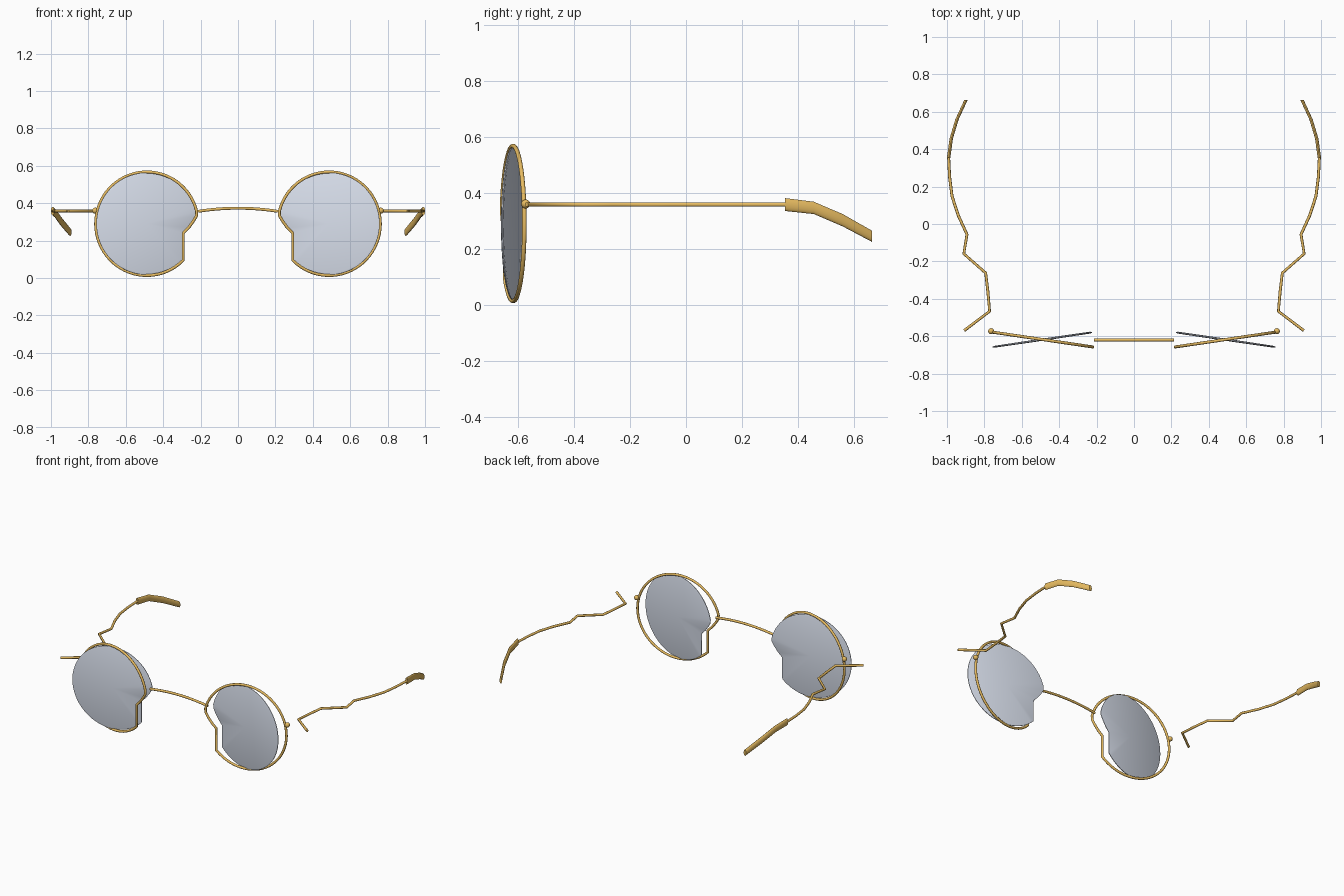
import bpy, bmesh
from math import sin, cos, radians, pi
from mathutils import Vector

if "Cube" in bpy.data.objects:
    bpy.data.objects.remove(bpy.data.objects["Cube"])


def material(name, color):
    m = bpy.data.materials.new(name)
    m.diffuse_color = color
    m.use_nodes = True
    m.node_tree.nodes["Principled BSDF"].inputs["Base Color"].default_value = m.diffuse_color
    return m


gold = material("gold_metal", (0.8, 0.5, 0.12, 1))
glass = material("tinted_glass", (0.70, 0.75, 0.85, 1))


def wire(name, pts, radius, cyclic=False):
    """Round wire along a list of points."""
    cu = bpy.data.curves.new(name, 'CURVE')
    cu.dimensions = '3D'
    cu.bevel_depth = radius
    cu.bevel_resolution = 3
    cu.use_fill_caps = True
    sp = cu.splines.new('POLY')
    sp.points.add(len(pts) - 1)
    for p, co in zip(sp.points, pts):
        p.co = (*co, 1)
    sp.use_cyclic_u = cyclic
    cu.materials.append(gold)
    ob = bpy.data.objects.new(name, cu)
    bpy.context.collection.objects.link(ob)
    return ob


def loft(name, rings, mat, caps=None):
    """Skin a list of equal rings; caps = end centre points, or flat ends."""
    bm = bmesh.new()
    vs = [[bm.verts.new(p) for p in r] for r in rings]
    n = len(vs[0])
    for a, b in zip(vs, vs[1:]):
        for i in range(n):
            j = (i + 1) % n
            bm.faces.new((a[i], a[j], b[j], b[i]))
    for k, end in enumerate((vs[0], vs[-1])):
        if caps:
            c = bm.verts.new(caps[k])
            for i in range(n):
                bm.faces.new((c, end[i], end[(i + 1) % n]))
        else:
            bm.faces.new(end)
    bmesh.ops.recalc_face_normals(bm, faces=bm.faces)
    me = bpy.data.meshes.new(name)
    bm.to_mesh(me)
    bm.free()
    me.materials.append(mat)
    ob = bpy.data.objects.new(name, me)
    bpy.context.collection.objects.link(ob)
    bpy.ops.object.select_all(action='DESELECT')
    ob.select_set(True)
    bpy.context.view_layer.objects.active = ob
    bpy.ops.object.shade_smooth_by_angle(angle=radians(40))
    return ob


# Eyepiece outline: circle with a notch on the nose side (u outward, v up)
R = 0.277
outline = [(R * cos(radians(a)), R * sin(radians(a)))
           for a in [166 - 301 * i / 56 for i in range(57)]]
outline += [(-0.197, -0.05), (-0.225, -0.022), (-0.25, 0.012), (-0.268, 0.042)]
TILT = radians(8.4)

# Temple (x, y) path and ear tip (x, y, z, half height) path
temple = [(0.908, -0.570), (0.772, -0.467), (0.781, -0.364), (0.793, -0.262),
          (0.910, -0.159), (0.893, -0.056), (0.940, 0.047), (0.973, 0.149),
          (0.986, 0.252), (0.991, 0.355)]
tip = [(0.991, 0.354, 0.358, 0.023), (0.977, 0.457, 0.346, 0.022),
       (0.946, 0.560, 0.302, 0.022), (0.898, 0.664, 0.245, 0.020)]

for s, side in ((1, "right"), (-1, "left")):
    def place(u, v, w, tilt):
        """Eyepiece plane to world; w is the offset along the plane normal."""
        return Vector((s * (0.487 + u * cos(tilt) - w * sin(tilt)),
                       -0.618 + u * sin(tilt) + w * cos(tilt), 0.29 + v))

    # Rim, tilted opposite to the lens
    wire(side + "_rim", [place(u, v, 0, TILT) for u, v in outline], 0.008, True)

    # Thin lens with a soft edge
    rings = [[place(u * k, v * k, w, -TILT) for u, v in outline]
             for k, w in ((0.95, -0.005), (0.985, -0.002),
                          (0.985, 0.002), (0.95, 0.005))]
    loft(side + "_lens", rings, glass,
         (place(0, 0, -0.006, -TILT), place(0, 0, 0.006, -TILT)))

    # Hinge ball
    bpy.ops.mesh.primitive_uv_sphere_add(segments=16, ring_count=10, radius=0.016,
                                         location=(s * 0.764, -0.573, 0.36))
    ball = bpy.context.object
    ball.name = side + "_hinge"
    ball.data.materials.append(gold)
    bpy.ops.object.shade_smooth()

    # Temple wire
    wire(side + "_temple", [(s * x, y, 0.358) for x, y in temple], 0.008)

    # Flattened ear tip
    rings = [[(s * (x + 0.009 * cos(t)), y, z + h * sin(t))
              for t in [2 * pi * i / 16 for i in range(16)]]
             for x, y, z, h in tip]
    loft(side + "_ear_tip", rings, gold)

# Arched bridge
wire("bridge", [(0.213 * t, -0.62, 0.373 - 0.017 * t * t)
                for t in [i / 8 - 1 for i in range(17)]], 0.008)
